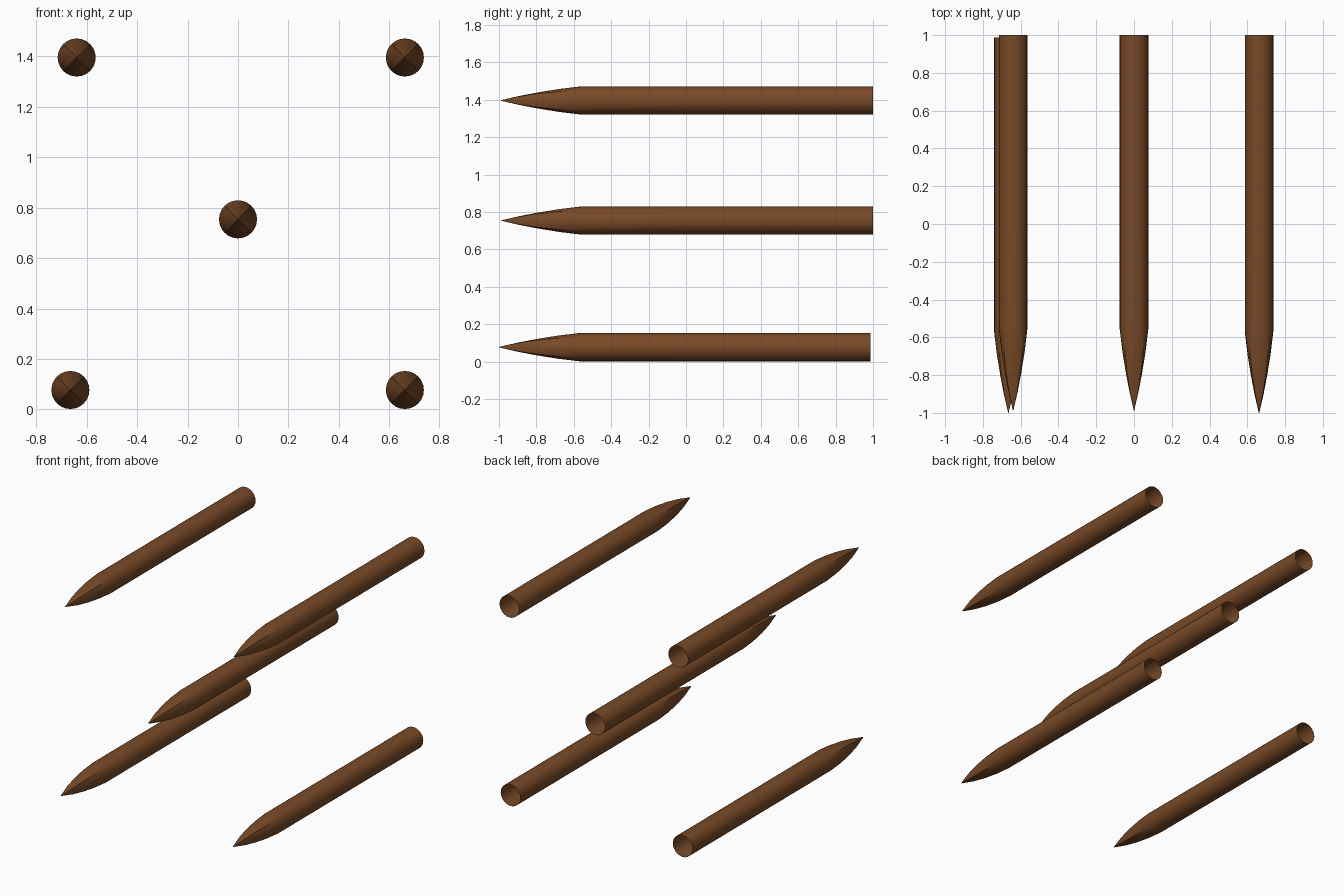
import bpy, bmesh, math

if "Cube" in bpy.data.objects:
    bpy.data.objects.remove(bpy.data.objects["Cube"])

wood = bpy.data.materials.new("brown wood")
wood.diffuse_color = (0.19, 0.068, 0.02, 1)
wood.use_nodes = True
wood.node_tree.nodes["Principled BSDF"].inputs["Base Color"].default_value = wood.diffuse_color

SIDES = 24
R = 0.0755
# (distance from tip, radius, squareness of the carved point)
PROFILE = [(0.0, 0.0015, 0.8), (0.10, 0.0265, 0.7), (0.20, 0.046, 0.5),
           (0.31, 0.063, 0.25), (0.43, R, 0.0), (0.95, R, 0.0)]


def section(angle, radius, square):
    # Blend from a circle to a square with diagonal corners
    c, s = math.cos(angle), math.sin(angle)
    flat = 0.88 / max(abs(c), abs(s))
    k = radius * ((1 - square) + square * flat)
    return k * c, k * s


def stake(name, x, z, y0, y1):
    # Open-backed hollow shaft with a carved point facing the front
    bm = bmesh.new()
    rings = []
    for d, r, sq in PROFILE + [(y1 - y0, R, 0.0)]:
        ring = []
        for i in range(SIDES):
            px, pz = section(2 * math.pi * i / SIDES + math.pi / 4, r, sq)
            ring.append(bm.verts.new((px, y0 + d, pz)))
        rings.append(ring)
    for a, b in zip(rings, rings[1:]):
        for i in range(SIDES):
            j = (i + 1) % SIDES
            bm.faces.new((a[i], b[i], b[j], a[j]))
    bm.faces.new(rings[0])
    bmesh.ops.recalc_face_normals(bm, faces=bm.faces)
    # make sure the surface faces outward
    f = bm.faces[SIDES * 5]
    c = f.calc_center_median()
    if f.normal.x * c.x + f.normal.z * c.z < 0:
        bmesh.ops.reverse_faces(bm, faces=bm.faces)
    me = bpy.data.meshes.new(name)
    bm.to_mesh(me)
    bm.free()
    me.materials.append(wood)
    ob = bpy.data.objects.new(name, me)
    ob.location = (x, 0, z)
    bpy.context.collection.objects.link(ob)
    bpy.ops.object.select_all(action='DESELECT')
    ob.select_set(True)
    bpy.context.view_layer.objects.active = ob
    bpy.ops.object.shade_smooth_by_angle(angle=math.radians(20))


# Four corner stakes and one in the centre
stake("stake_upper_left", -0.64, 1.396, -0.987, 1.0)
stake("stake_upper_right", 0.662, 1.396, -0.99, 1.0)
stake("stake_centre", 0.0, 0.754, -0.987, 1.0)
stake("stake_lower_left", -0.665, 0.077, -1.0, 0.987)
stake("stake_lower_right", 0.662, 0.077, -1.0, 0.987)
